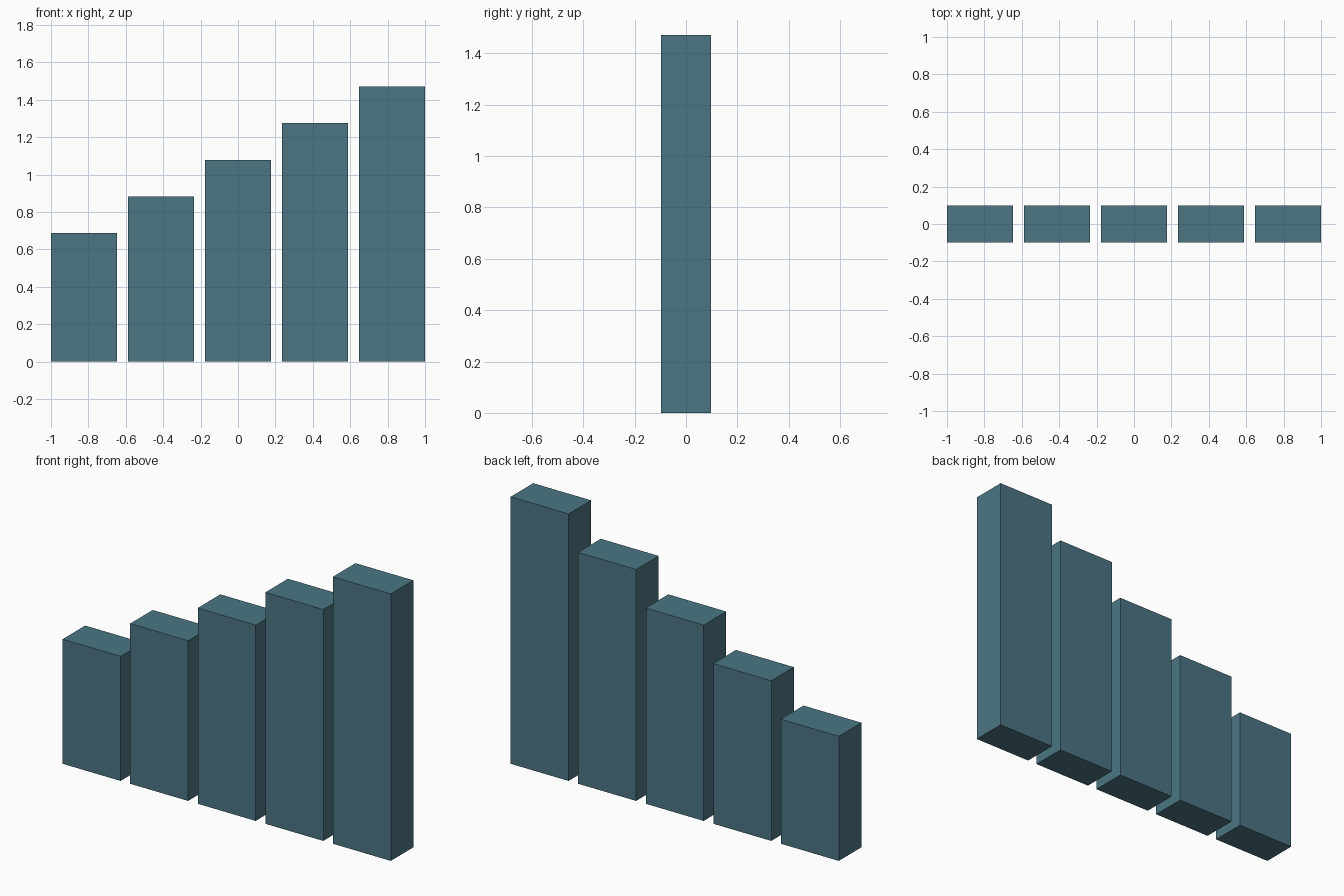
import bpy

if "Cube" in bpy.data.objects:
    bpy.data.objects.remove(bpy.data.objects["Cube"])

UNIT = 1 / 5.1                      # overall width of 10.2 units becomes 2
WIDTH, GAP, DEPTH = 1.8 * UNIT, 0.3 * UNIT, 1.0 * UNIT

teal = bpy.data.materials.new("teal")
teal.diffuse_color = (0.07, 0.18, 0.23, 1)
teal.use_nodes = True
teal.node_tree.nodes["Principled BSDF"].inputs["Base Color"].default_value = teal.diffuse_color


def box(name, x, width, depth, height):
    """Box standing on z = 0, centred on x."""
    bpy.ops.mesh.primitive_cube_add(size=1, location=(x, 0, height / 2))
    ob = bpy.context.object
    ob.name = name
    ob.scale = (width, depth, height)
    bpy.ops.object.transform_apply(location=False, rotation=False, scale=True)
    ob.data.materials.append(teal)


# Five bars rising in equal steps from left to right
for i in range(5):
    box(f"bar_{i + 1}", (i - 2) * (WIDTH + GAP), WIDTH, DEPTH, (3.5 + i) * UNIT)
